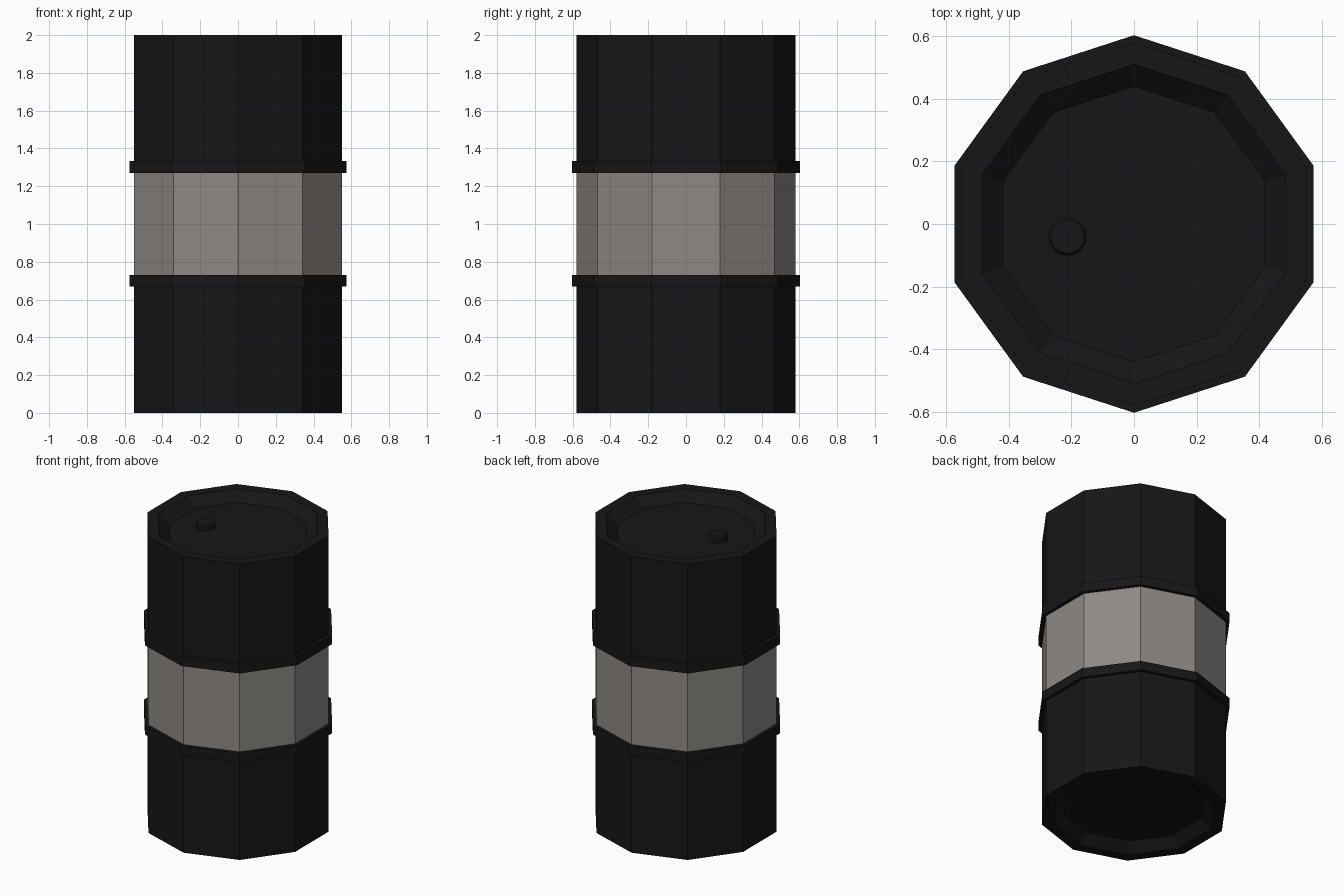
import bpy, bmesh
from math import pi, sin, cos

if "Cube" in bpy.data.objects:
    bpy.data.objects.remove(bpy.data.objects["Cube"])


def material(name, color):
    m = bpy.data.materials.new(name)
    m.diffuse_color = color
    m.use_nodes = True
    m.node_tree.nodes["Principled BSDF"].inputs["Base Color"].default_value = m.diffuse_color
    return m


black = material("black_paint", (0.008, 0.008, 0.009, 1))
grey = material("grey_band", (0.27, 0.25, 0.235, 1))


# Flat-sided lathe: profile of (radius, z), optionally closed into a loop
def lathe(name, profile, mats, sides=10, center=(0, 0), closed=False, band=None):
    bm = bmesh.new()
    rings = [[bm.verts.new((center[0] + r * cos(pi / 2 + 2 * pi * i / sides),
                            center[1] + r * sin(pi / 2 + 2 * pi * i / sides), z))
              for i in range(sides)] for r, z in profile]
    pairs = list(zip(rings, rings[1:]))
    if closed:
        pairs.append((rings[-1], rings[0]))
    for k, (a, b) in enumerate(pairs):
        for i in range(sides):
            j = (i + 1) % sides
            f = bm.faces.new((a[i], a[j], b[j], b[i]))
            f.material_index = 1 if k == band else 0
    if not closed:
        bm.faces.new(rings[0][::-1])
        bm.faces.new(rings[-1])
    bmesh.ops.recalc_face_normals(bm, faces=bm.faces[:])
    me = bpy.data.meshes.new(name)
    bm.to_mesh(me)
    bm.free()
    for m in mats:
        me.materials.append(m)
    ob = bpy.data.objects.new(name, me)
    bpy.context.collection.objects.link(ob)
    return ob


# Drum body with recessed lid and base, and a painted middle band
lathe("drum_body",
      [(0.44, 0.06), (0.51, 0), (0.58, 0), (0.58, 0.70), (0.58, 1.30),
       (0.58, 2.0), (0.51, 2.0), (0.44, 1.94)],
      [black, grey], band=3)

# Two raised hoops
for name, z in (("lower_hoop", 0.70), ("upper_hoop", 1.302)):
    lathe(name, [(0.57, z - 0.031), (0.603, z - 0.031),
                 (0.603, z + 0.031), (0.57, z + 0.031)], [black], closed=True)

# Filler cap on the lid
lathe("filler_cap", [(0.062, 1.935), (0.062, 1.968), (0.054, 1.978)],
      [black], sides=16, center=(-0.213, -0.04))
